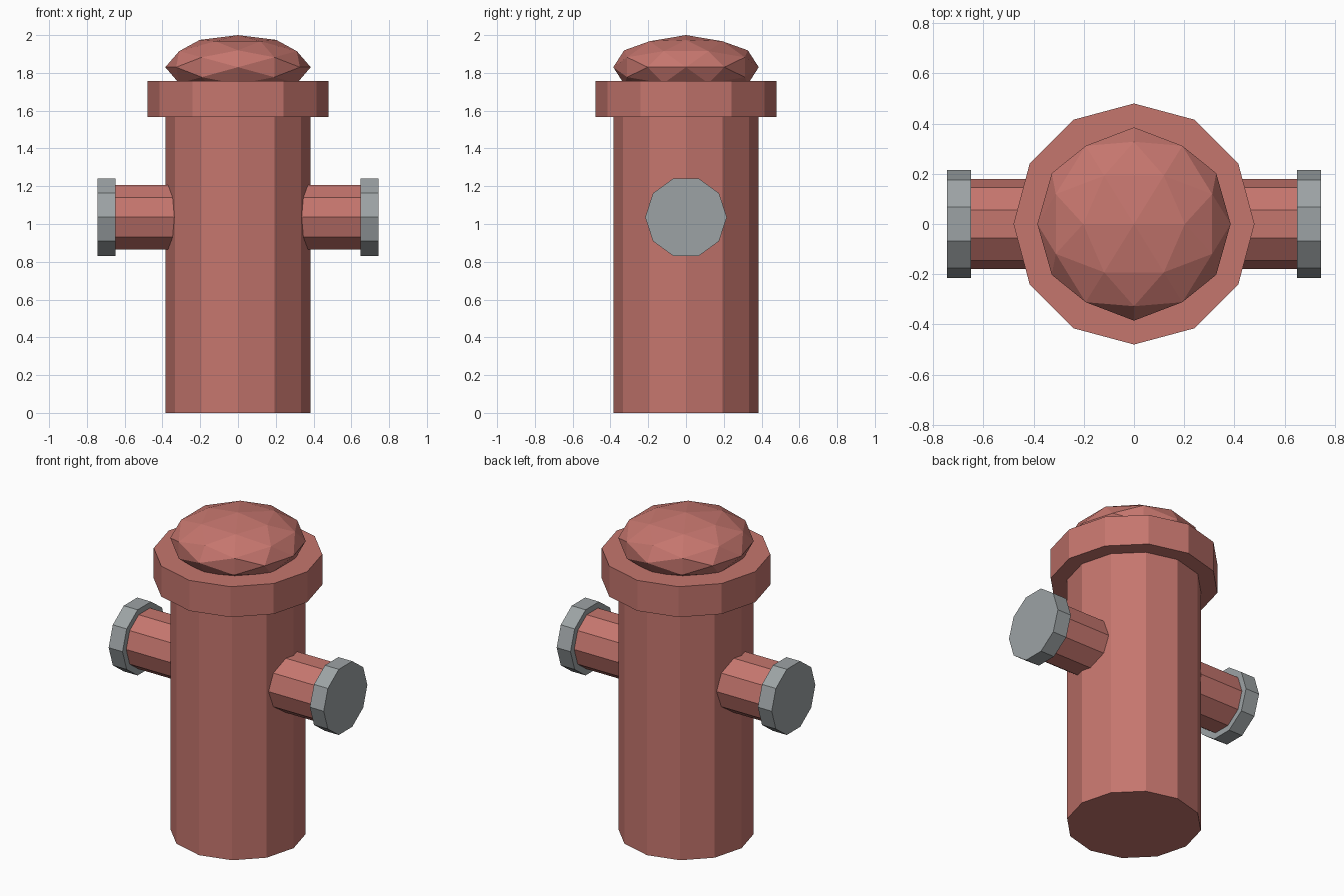
import bpy
import bmesh
import math
from mathutils import Matrix

cube = bpy.data.objects.get("Cube")
if cube:
    bpy.data.objects.remove(cube, do_unlink=True)


def make_material(name, color):
    mat = bpy.data.materials.new(name)
    mat.use_nodes = True
    mat.diffuse_color = color
    mat.node_tree.nodes["Principled BSDF"].inputs["Base Color"].default_value = color
    return mat


red = make_material("faded red paint", (0.56, 0.18, 0.155, 1))
grey = make_material("grey metal", (0.335, 0.365, 0.375, 1))


def add_object(name, bm, mat):
    bmesh.ops.recalc_face_normals(bm, faces=bm.faces)
    mesh = bpy.data.meshes.new(name)
    bm.to_mesh(mesh)
    bm.free()
    mesh.materials.append(mat)
    obj = bpy.data.objects.new(name, mesh)
    bpy.context.collection.objects.link(obj)
    return obj


def cylinder(name, sides, radius, start, end, mat, axis_height=None):
    """Upright from z=start to end, or along x at axis_height if given."""
    matrix = Matrix.Translation((0, 0, (start + end) / 2))
    if axis_height is not None:
        matrix = (Matrix.Translation((0, 0, axis_height))
                  @ Matrix.Rotation(math.radians(90), 4, 'Y') @ matrix)
    bm = bmesh.new()
    bmesh.ops.create_cone(bm, cap_ends=True, segments=sides, radius1=radius,
                          radius2=radius, depth=abs(end - start), matrix=matrix)
    return add_object(name, bm, mat)


# Upright barrel and the wide collar on top
cylinder("barrel", 12, 0.385, 0, 1.6, red)
cylinder("collar", 12, 0.48, 1.566, 1.757, red)

# Flattened faceted dome, tilted so an edge midpoint points up
bm = bmesh.new()
tilt = Matrix.Rotation(-math.atan(2) / 2, 4, 'Y')
squash = Matrix.Diagonal((0.385, 0.385, 0.17, 1))
bmesh.ops.create_icosphere(bm, subdivisions=2, radius=1,
                           matrix=Matrix.Translation((0, 0, 1.83)) @ squash @ tilt)
add_object("dome", bm, red)

# Side outlets with end caps
for side, sign in (("left", 1), ("right", -1)):
    cylinder(side + "_outlet", 10, 0.179, sign * 0.2, sign * 0.66, red, 1.036)
    cylinder(side + "_outlet_cap", 10, 0.216, sign * 0.649, sign * 0.745, grey, 1.036)
